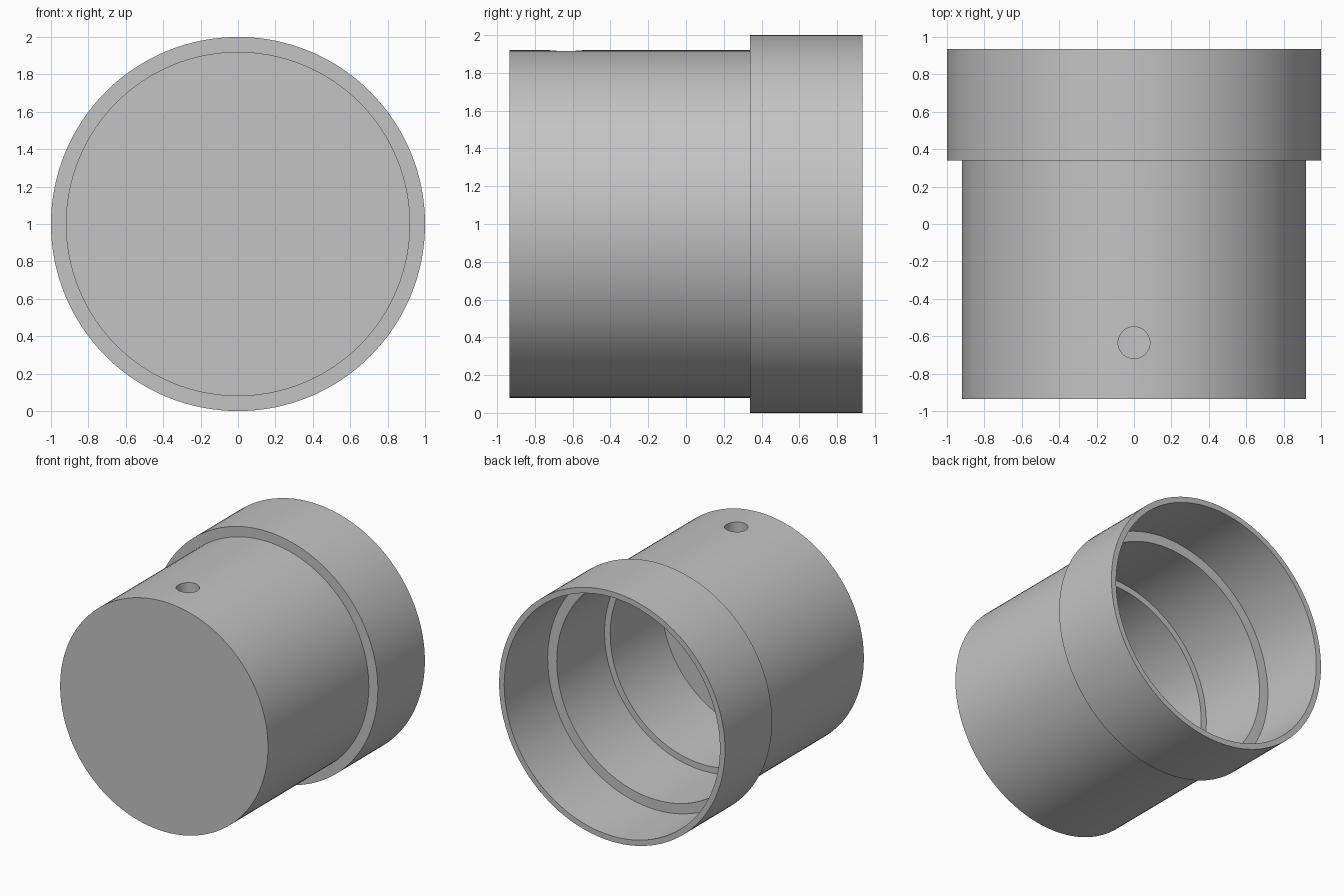
import bpy
import bmesh
import math
from mathutils import Matrix, Vector

SEGMENTS = 128
HALF_LENGTH = 0.935
AXIS_HEIGHT = 1.0

default_cube = bpy.data.objects.get("Cube")
if default_cube:
    bpy.data.objects.remove(default_cube, do_unlink=True)


def make_material(name, colour):
    mat = bpy.data.materials.new(name)
    mat.use_nodes = True
    mat.diffuse_color = colour
    mat.node_tree.nodes["Principled BSDF"].inputs["Base Color"].default_value = colour
    return mat


def add_object(name, bm):
    bmesh.ops.recalc_face_normals(bm, faces=bm.faces)
    mesh = bpy.data.meshes.new(name)
    bm.to_mesh(mesh)
    bm.free()
    obj = bpy.data.objects.new(name, mesh)
    bpy.context.collection.objects.link(obj)
    return obj


def lathe(name, profile):
    """Revolve (radius, y) points around the y axis."""
    bm = bmesh.new()
    verts = [bm.verts.new((r, y, 0)) for r, y in profile]
    edges = [bm.edges.new(pair) for pair in zip(verts, verts[1:])]
    bmesh.ops.spin(bm, geom=verts + edges, cent=(0, 0, 0), axis=(0, 1, 0),
                   angle=math.tau, steps=SEGMENTS, use_merge=True)
    bmesh.ops.remove_doubles(bm, verts=bm.verts, dist=1e-5)
    bmesh.ops.translate(bm, verts=bm.verts, vec=(0, 0, AXIS_HEIGHT))
    return add_object(name, bm)


# Cup body: closed front, wide collar and stepped bore open at the back
body = lathe("stepped_cup", [
    (0, -HALF_LENGTH), (0.92, -HALF_LENGTH),
    (0.92, 0.34), (1.0, 0.34),
    (1.0, HALF_LENGTH), (0.955, HALF_LENGTH),
    (0.955, 0.385), (0.875, 0.385),
    (0.875, -0.22), (0.825, -0.22),
    (0.825, -0.87), (0, -0.87),
])
body.data.materials.append(make_material("plain_grey", (0.55, 0.55, 0.55, 1)))

# Round hole through the top wall
bm = bmesh.new()
bmesh.ops.create_cone(bm, cap_ends=True, segments=48, radius1=0.085, radius2=0.085,
                      depth=0.5, matrix=Matrix.Translation(Vector((0, -0.635, 1.9))))
cutter = add_object("hole_cutter", bm)
cutter.hide_render = True

cut = body.modifiers.new("top_hole", 'BOOLEAN')
cut.operation = 'DIFFERENCE'
cut.solver = 'EXACT'
cut.object = cutter

bpy.ops.object.select_all(action='DESELECT')
body.select_set(True)
bpy.context.view_layer.objects.active = body
bpy.ops.object.modifier_apply(modifier=cut.name)
bpy.data.objects.remove(cutter, do_unlink=True)
bpy.ops.object.shade_smooth_by_angle(angle=math.radians(30))
